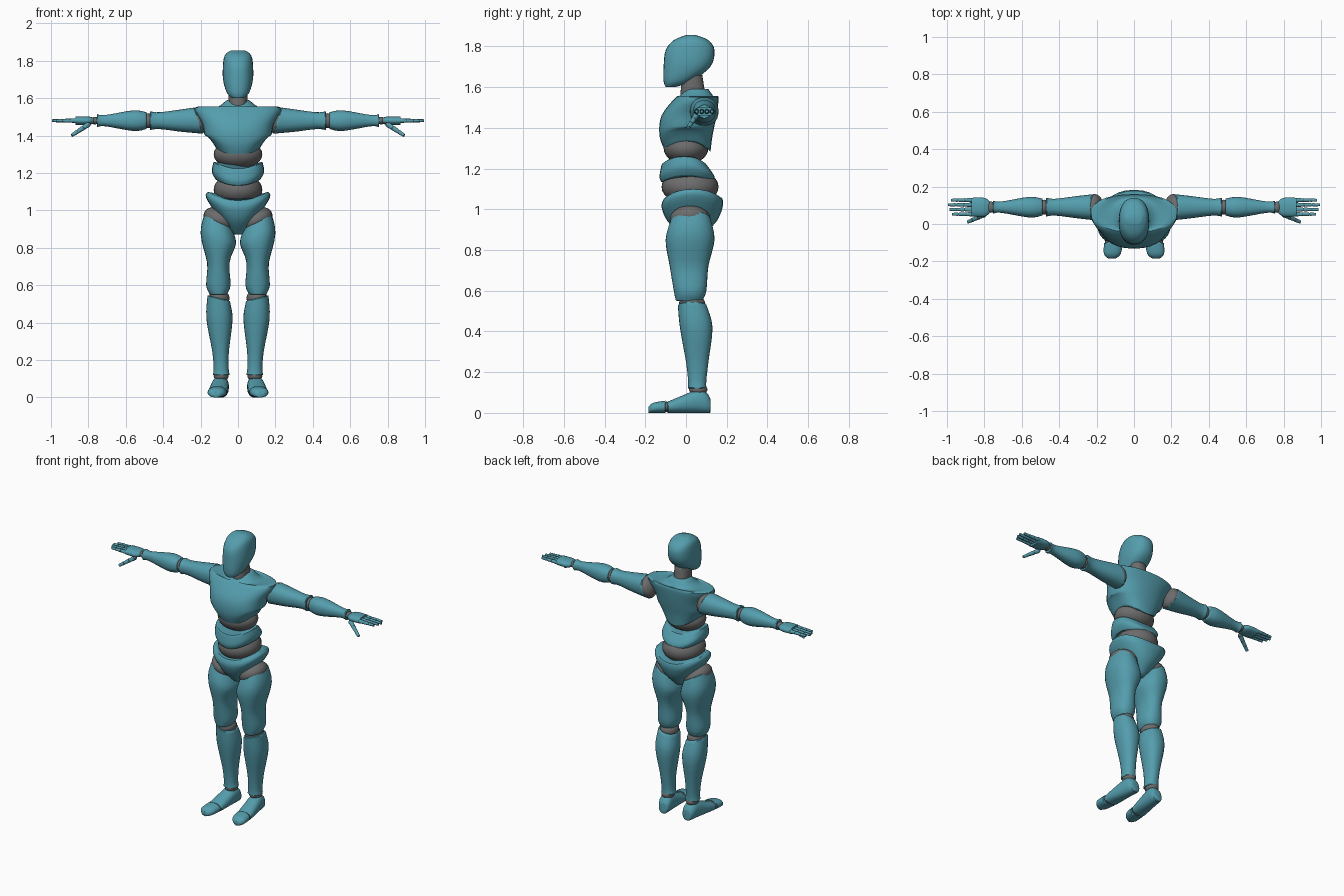
import bpy, bmesh, math
from mathutils import Vector, Matrix

cube = bpy.data.objects.get("Cube")
if cube:
    bpy.data.objects.remove(cube, do_unlink=True)


def material(name, colour):
    made_material = bpy.data.materials.new(name)
    made_material.use_nodes = True
    made_material.diffuse_color = (*colour, 1)
    shader = made_material.node_tree.nodes["Principled BSDF"]
    shader.inputs["Base Color"].default_value = (*colour, 1)
    return made_material


TEAL = material("teal shell", (.09, .34, .42))
GREY = material("grey joint", (.15, .15, .15))
ARM_Y, ARM_Z = .09, 1.48
parts = []


def finish(name, bm, surface, flip=1):
    """Turn a bmesh into an object, mirrored across x when flip is negative."""
    for vertex in bm.verts:
        vertex.co.x *= flip
    bmesh.ops.recalc_face_normals(bm, faces=bm.faces)
    mesh = bpy.data.meshes.new(name)
    bm.to_mesh(mesh)
    bm.free()
    mesh.materials.append(surface)
    part = bpy.data.objects.new(name, mesh)
    bpy.context.collection.objects.link(part)
    parts.append(part)


def blend(before, start, end, after, t):
    """Smooth curve through neighbouring rings."""
    return [q + t / 2 * (r - p + t * (2 * p - 5 * q + 4 * r - s + t * (3 * (q - r) + s - p)))
            for p, q, r, s in zip(before, start, end, after)]


def rounded(value, power=.88):
    return math.copysign(abs(value) ** power, value)


def loft(name, axis, rings, centre=lambda t: 0, warp=None, flip=1, surface=TEAL):
    """Skin rings of (position, half width, low edge, high edge) along an axis."""
    sides, steps = 28, 4
    padded = [rings[0], *rings, rings[-1]]
    path = [blend(*padded[i:i + 4], k / steps)
            for i in range(len(rings) - 1) for k in range(steps)]
    path.append(rings[-1])
    bm = bmesh.new()
    loops = []
    for t, half, low, high in path:
        loop = []
        for k in range(sides):
            angle = math.tau * k / sides
            u = centre(t) + half * rounded(math.cos(angle))
            v = (low + high) / 2 + (high - low) / 2 * rounded(math.sin(angle))
            point = Vector({"x": (t, u, v), "y": (u, t, v), "z": (u, v, t)}[axis])
            if warp:
                warp(point)
            loop.append(bm.verts.new(point))
        loops.append(loop)
    for lower, upper in zip(loops, loops[1:]):
        for k in range(sides):
            bm.faces.new((lower[k - 1], lower[k], upper[k], upper[k - 1]))
    rims = [bm.faces.new(loops[0]), bm.faces.new(loops[-1])]
    rim_edges = [edge for face in rims for edge in face.edges]
    bmesh.ops.bevel(bm, geom=rim_edges, offset=.004, segments=1, affect="EDGES")
    finish(name, bm, surface, flip)


def slant(amount, power=1, middle=0, start=None, end=None):
    """Raise a rim according to its distance from the middle, fading in by height."""
    def warp(point):
        weight = 1
        if start:
            weight = max(0, min(1, (point.z - start) / (end - start)))
        point.z += weight * amount * (point.x - middle) ** power
    return warp


def shoulder_slant(point):
    """Lean the open end of the upper arm away from the chest."""
    weight = max(0, min(1, (.32 - point.x) * 10))
    point.x += weight * (point.z - ARM_Z) / 3


def arm_piece(name, rings, flip, flatness=1, warp=None):
    """Loft (position, radius) rings outwards along the arm line."""
    edges = [(x, r, ARM_Z - r * flatness, ARM_Z + r * flatness) for x, r in rings]
    loft(name, "x", edges, lambda x: ARM_Y, warp, flip)


def foot_piece(name, rings, flip):
    """Loft (position, half width, height) rings on the ground, toes turned out."""
    edges = [(y, half, 0, height) for y, half, height in rings]
    loft(name, "y", edges, lambda y: .1 - y / 10, flip=flip)


def joint(name, place, size, flip=1, tilt=0):
    bm = bmesh.new()
    matrix = (Matrix.Translation(place) @ Matrix.Rotation(tilt, 4, "Y")
              @ Matrix.Diagonal((*size, 1)))
    bmesh.ops.create_uvsphere(bm, u_segments=24, v_segments=14, radius=1, matrix=matrix)
    finish(name, bm, GREY, flip)


def finger(name, start, end, radius, flip):
    """Three tapering bones between two points, with small knuckles."""
    start, reach = Vector(start), Vector(end) - Vector(start)
    turn = reach.to_track_quat("Z", "Y").to_matrix().to_4x4()
    bones, knuckles = bmesh.new(), bmesh.new()
    for i in range(3):
        thickness = radius * (1 - i / 8)
        base = start + reach * i / 3
        bmesh.ops.create_cone(
            bones, cap_ends=True, segments=10, radius1=thickness, radius2=thickness * .8,
            depth=reach.length * .3, matrix=Matrix.Translation(base + reach / 6) @ turn)
        bmesh.ops.create_uvsphere(
            knuckles, u_segments=8, v_segments=6, radius=thickness * .85,
            matrix=Matrix.Translation(base))
    finish(name, bones, TEAL, flip)
    finish(name + "_knuckles", knuckles, GREY, flip)


# Head and neck
loft("head", "z", [(1.6, .03, -.1, -.05), (1.63, .06, -.11, .03), (1.7, .08, -.11, .12),
                   (1.78, .08, -.1, .14), (1.83, .07, -.06, .11), (1.855, .04, 0, .05)])
loft("neck", "z", [(1.53, .05, -.03, .1), (1.66, .05, -.02, .08)], surface=GREY)

# Torso shells with the flexible joints between them
loft("chest", "z", [(1.28, .12, -.1, .12), (1.36, .17, -.13, .13), (1.46, .19, -.12, .15),
                    (1.55, .23, -.05, .16), (1.55, .12, -.04, .14), (1.59, .06, 0, .11)],
     warp=slant(4, power=2, start=1.4, end=1.28))
joint("upper_waist_joint", (0, 0, 1.3), (.13, .11, .08))
loft("belly", "z", [(1.13, .12, -.12, .13), (1.16, .14, -.13, .14), (1.22, .13, -.12, .1)],
     warp=slant(2.5, power=2))
joint("lower_waist_joint", (0, .02, 1.11), (.13, .14, .09))
loft("pelvis", "z", [(.87, .03, -.02, .08), (.94, .1, -.09, .15), (1.01, .17, -.12, .18),
                     (1.05, .16, -.11, .18)], warp=slant(2, power=2))

for side, flip in (("left_", 1), ("right_", -1)):
    # Leg
    joint(side + "hip_joint", (.1, .02, .95), (.09, .1, .06), flip, tilt=-.5)
    loft(side + "thigh", "z", [(.95, .07, -.07, .12), (.85, .095, -.1, .14),
                               (.72, .06, -.08, .11), (.6, .065, -.06, .1),
                               (.55, .045, -.05, .08)],
         lambda z: .105, slant(.55, middle=.1, start=.75, end=.95), flip)
    joint(side + "knee_joint", (.1, .03, .535), (.055, .065, .045), flip, tilt=-.2)
    loft(side + "shin", "z", [(.53, .06, -.04, .1), (.42, .07, -.03, .13),
                              (.25, .045, 0, .11), (.16, .04, .01, .1),
                              (.12, .045, .01, .1)],
         lambda z: .085 + z / 30, slant(.25, middle=.1, start=.42, end=.52), flip)
    joint(side + "ankle_joint", (.09, .06, .115), (.04, .045, .03), flip)
    foot_piece(side + "foot", [(.12, .03, .07), (.1, .04, .1), (.06, .045, .115),
                               (-.03, .05, .08), (-.09, .05, .055)], flip)
    joint(side + "toe_joint", (.11, -.095, .03), (.045, .025, .025), flip)
    foot_piece(side + "toe_cap", [(-.1, .05, .06), (-.16, .045, .05), (-.185, .02, .03)], flip)

    # Arm
    joint(side + "shoulder_joint", (.21, ARM_Y, ARM_Z), (.045, .07, .07), flip, tilt=.3)
    arm_piece(side + "upper_arm", [(.21, .07), (.3, .06), (.42, .045), (.47, .05)], flip,
              warp=shoulder_slant)
    joint(side + "elbow_joint", (.48, ARM_Y, ARM_Z), (.03, .04, .04), flip)
    arm_piece(side + "forearm", [(.49, .045), (.56, .055), (.71, .03), (.755, .035)], flip)
    joint(side + "wrist_joint", (.765, ARM_Y, ARM_Z), (.025, .03, .02), flip)
    arm_piece(side + "palm", [(.77, .03), (.8, .05), (.87, .05)], flip, flatness=.45)
    for i, label in enumerate(("index", "middle", "ring", "little")):
        y = ARM_Y + (i - 1.5) * .025
        tip = 1 - abs(i - 1.7) * .015
        finger(side + label + "_finger", (.865, y, ARM_Z), (tip, y, ARM_Z), .0125, flip)
    finger(side + "thumb", (.8, .05, 1.46), (.89, .01, 1.4), .015, flip)

# Smooth shading that keeps the rims crisp
bpy.ops.object.select_all(action="DESELECT")
for part in parts:
    part.select_set(True)
bpy.context.view_layer.objects.active = parts[0]
bpy.ops.object.shade_smooth_by_angle(angle=math.radians(40))
